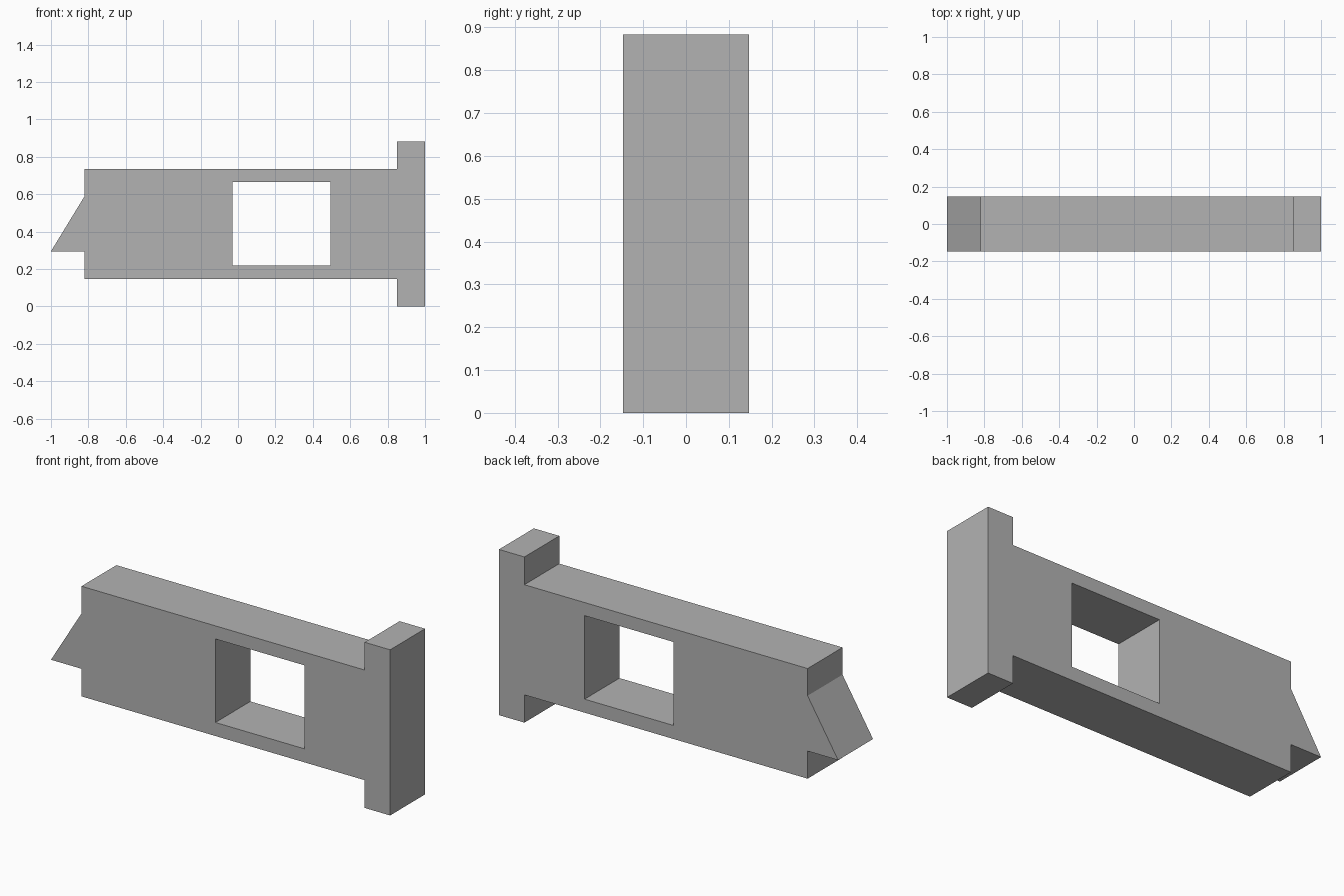
import bpy, bmesh
from mathutils import Matrix
from math import radians

cube = bpy.data.objects.get("Cube")
if cube:
    bpy.data.objects.remove(cube, do_unlink=True)

HALF_DEPTH = 0.147

# Flat grey material
grey = bpy.data.materials.new("grey")
grey.use_nodes = True
colour = (0.45, 0.45, 0.45, 1)
grey.diffuse_color = colour
grey.node_tree.nodes["Principled BSDF"].inputs["Base Color"].default_value = colour

# Side profile: flange at the left end, slanted catch at the right end
outline = [(0.85, 0), (1, 0), (1, 0.883), (0.85, 0.883), (0.85, 0.735),
           (-0.82, 0.735), (-0.82, 0.59), (-1, 0.295), (-0.82, 0.295),
           (-0.82, 0.148), (0.85, 0.148)]
window = [(-0.03, 0.22), (-0.03, 0.665), (0.495, 0.665), (0.495, 0.22)]

profile = bpy.data.curves.new("latch_profile", "CURVE")
profile.dimensions = "2D"
profile.fill_mode = "BOTH"
profile.extrude = HALF_DEPTH
for loop in (outline, window):
    spline = profile.splines.new("POLY")
    spline.points.add(len(loop) - 1)
    for point, (x, z) in zip(spline.points, loop):
        point.co = (x, z, 0, 1)
    spline.use_cyclic_u = True

# Turn the extruded profile into one closed, upright solid
helper = bpy.data.objects.new("latch_helper", profile)
bpy.context.collection.objects.link(helper)
bpy.context.view_layer.update()
evaluated = helper.evaluated_get(bpy.context.evaluated_depsgraph_get())
mesh = bpy.data.meshes.new_from_object(evaluated)
bpy.data.objects.remove(helper, do_unlink=True)

bm = bmesh.new()
bm.from_mesh(mesh)
bmesh.ops.remove_doubles(bm, verts=bm.verts, dist=0.0001)
bmesh.ops.transform(bm, matrix=Matrix.Rotation(radians(90), 4, "X"), verts=bm.verts)
bmesh.ops.recalc_face_normals(bm, faces=bm.faces)
for face in bm.faces:
    face.smooth = False
    face.material_index = 0
bm.to_mesh(mesh)
bm.free()

mesh.materials.clear()
mesh.materials.append(grey)
latch = bpy.data.objects.new("latch_body", mesh)
bpy.context.collection.objects.link(latch)
